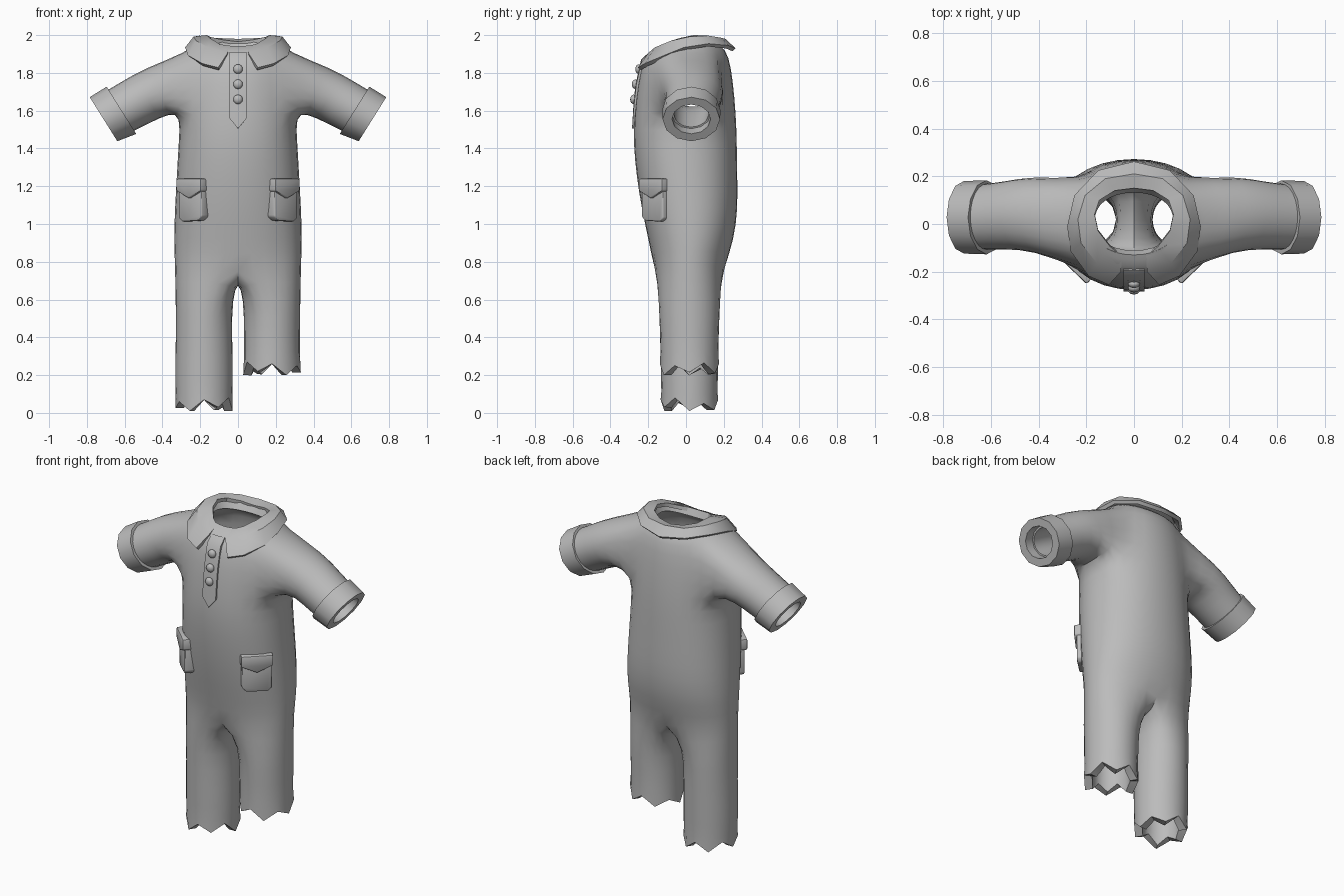
import bpy, bmesh, math
from mathutils import Vector

if "Cube" in bpy.data.objects:
    bpy.data.objects.remove(bpy.data.objects["Cube"])

cloth = bpy.data.materials.new("grey_cloth")
cloth.diffuse_color = (0.5, 0.5, 0.5, 1)
cloth.use_nodes = True
cloth.node_tree.nodes["Principled BSDF"].inputs["Base Color"].default_value = cloth.diffuse_color


def finish(name, bm, thick=0, subsurf=0, bevel=0, angle=40):
    """Turn a bmesh into a shaded object with its modifiers applied."""
    bmesh.ops.recalc_face_normals(bm, faces=bm.faces[:])
    me = bpy.data.meshes.new(name)
    bm.to_mesh(me)
    bm.free()
    me.materials.append(cloth)
    ob = bpy.data.objects.new(name, me)
    bpy.context.collection.objects.link(ob)
    bpy.ops.object.select_all(action='DESELECT')
    ob.select_set(True)
    bpy.context.view_layer.objects.active = ob
    if subsurf:
        ob.modifiers.new("round", 'SUBSURF').levels = subsurf
    if thick:
        m = ob.modifiers.new("wall", 'SOLIDIFY')
        m.thickness, m.offset = thick, -1
    if bevel:
        m = ob.modifiers.new("soft_edge", 'BEVEL')
        m.width, m.segments = bevel, 2
    bpy.ops.object.convert(target='MESH')
    bpy.ops.object.shade_smooth_by_angle(angle=math.radians(angle))
    return ob


def bridge(bm, a, b):
    n = len(a)
    for i in range(n):
        bm.faces.new((a[i], a[(i + 1) % n], b[(i + 1) % n], b[i]))


def arm_ring(bm, s, cx, cz, cy, ru, ry):
    """Twelve points around the sleeve axis."""
    up = Vector((0.53, 0, 0.845))
    pts = []
    for k in range(12):
        a = math.radians(30 * k)
        p = Vector((cx, cy + ry * math.cos(a), cz)) + up * ru * math.sin(a)
        pts.append(bm.verts.new((s * p.x, p.y, p.z)))
    return pts


# ---- suit body: torso rings (front z, side z, back z, half width, front y, back y)
RINGS = [
    (0.77, 0.80, 0.77, 0.335, -0.17, 0.205),
    (0.92, 0.92, 0.92, 0.340, -0.20, 0.255),
    (1.08, 1.08, 1.08, 0.335, -0.235, 0.275),
    (1.25, 1.25, 1.25, 0.325, -0.262, 0.272),
    (1.43, 1.43, 1.43, 0.315, -0.28, 0.27),
    (1.58, 1.57, 1.58, 0.305, -0.275, 0.265),
    (1.74, 1.75, 1.75, 0.295, -0.257, 0.25),
    (1.87, 1.915, 1.89, 0.262, -0.228, 0.228),
    (1.92, 1.968, 1.94, 0.215, -0.175, 0.19),
    (1.94, 1.980, 1.96, 0.185, -0.13, 0.155),
]
bm = bmesh.new()
crease = bm.verts.layers.float.new('crease_vert')
torso = []
for zf, zs, zb, rx, yf, yb in RINGS:
    ring = []
    for i in range(16):
        a = math.tau * i / 16
        c, s = math.cos(a), math.sin(a)
        cx = math.copysign(abs(c) ** 0.92, c)
        sy = math.copysign(abs(s) ** 0.92, s)
        z = zs + ((zb if s > 0 else zf) - zs) * s * s
        y = (yf + yb) / 2 + 1.02 * (yb - yf) / 2 * sy
        ring.append(bm.verts.new((1.02 * rx * cx, y, z)))
    torso.append(ring)
LOW, HIGH = 5, 7                       # rows around the armholes
for r in range(len(torso) - 1):
    for i in range(16):
        armhole = LOW <= r < HIGH and i in (14, 15, 0, 1, 6, 7, 8, 9)
        if not armhole:
            j = (i + 1) % 16
            bm.faces.new((torso[r][i], torso[r][j], torso[r + 1][j], torso[r + 1][i]))

# sleeves grown out of the armholes
for s in (1, -1):
    col = lambda k: k % 16 if s > 0 else (8 - k) % 16
    loop = [torso[6][col(2)]] + [torso[HIGH][col(k)] for k in (2, 1, 0, -1, -2)]
    loop += [torso[6][col(-2)]] + [torso[LOW][col(k)] for k in (-2, -1, 0, 1, 2)]
    for args in ((0.43, 1.705, 0.047, 0.143, 0.162),
                 (0.54, 1.645, 0.035, 0.138, 0.148),
                 (0.66, 1.58, 0.028, 0.132, 0.142)):
        new = arm_ring(bm, s, *args)
        bridge(bm, loop, new)
        loop = new

# legs share a crotch seam; the hems are torn
seam = [bm.verts.new((0, y, z)) for y, z in ((0.12, 0.72), (0.015, 0.705), (-0.09, 0.72))]
TEAR = (0.02, 0.06, 0.0, 0.05, 0.015, 0.065, 0.01, 0.06, 0.005, 0.04, 0.0, 0.07)
LEGS = {1: [(0.60, 0.152, 0.165), (0.42, 0.15, 0.157), (0.20, 0.148, 0.152)],
        -1: [(0.60, 0.152, 0.165), (0.42, 0.15, 0.157), (0.16, 0.157, 0.153),
             (0.01, 0.147, 0.148)]}
for s, rows in LEGS.items():
    loop = [torso[0][(12 + s * k) % 16] for k in range(9)] + seam
    for n, (z, rx, ry) in enumerate(rows):
        hem = n == len(rows) - 1
        new = []
        for k in range(12):
            a = math.radians(-120 + 30 * k)
            v = bm.verts.new((s * (0.18 + 1.03 * rx * math.cos(a)),
                              0.018 + 1.03 * ry * math.sin(a),
                              z + (TEAR[k] if hem else 0)))
            v[crease] = 1.0 if hem else 0.0
            new.append(v)
        bridge(bm, loop, new)
        loop = new
finish("suit_body", bm, thick=0.045, subsurf=1)

# ---- sleeve cuffs
for s, side in ((1, "left"), (-1, "right")):
    bm = bmesh.new()
    rings = [arm_ring(bm, s, *p) for p in (
        (0.617, 1.602, 0.028, 0.148, 0.155), (0.712, 1.555, 0.028, 0.138, 0.152),
        (0.712, 1.555, 0.028, 0.092, 0.102), (0.617, 1.602, 0.028, 0.092, 0.102))]
    for k in range(4):
        bridge(bm, rings[k], rings[(k + 1) % 4])
    finish("cuff_" + side, bm, angle=35)

# ---- collar: inner, fold and outer points from the front gap round to the back
COLLAR = [
    ((0.05, -0.135, 1.94), (0.055, -0.20, 1.905), (0.105, -0.255, 1.828)),
    ((0.10, -0.095, 1.955), (0.155, -0.165, 1.935), (0.19, -0.218, 1.85)),
    ((0.15, -0.03, 1.985), (0.222, -0.08, 1.97), (0.265, -0.115, 1.893)),
    ((0.165, 0.04, 2.0), (0.235, 0.02, 1.992), (0.28, -0.01, 1.935)),
    ((0.145, 0.10, 1.99), (0.205, 0.12, 1.997), (0.25, 0.12, 1.955)),
    ((0.08, 0.14, 1.975), (0.12, 0.19, 1.985), (0.15, 0.225, 1.945)),
    ((0.0, 0.15, 1.965), (0.0, 0.21, 1.98), (0.0, 0.262, 1.93)),
]
stations = COLLAR + [[(-x, y, z) for x, y, z in st] for st in COLLAR[-2::-1]]
bm = bmesh.new()
grid = [[bm.verts.new(p) for p in st] for st in stations]
for a, b in zip(grid, grid[1:]):
    for k in range(2):
        bm.faces.new((a[k], b[k], b[k + 1], a[k + 1]))
finish("collar", bm, thick=0.022)


# ---- button placket down the chest
def chest_y(z):
    for a, b in zip(RINGS, RINGS[1:]):
        if a[0] <= z <= b[0]:
            return a[4] + (b[4] - a[4]) * (z - a[0]) / (b[0] - a[0])


bm = bmesh.new()
rows = []
for z in (1.91, 1.87, 1.80, 1.74, 1.65, 1.56):
    tip = 0.055 if z == 1.56 else 0
    rows.append([bm.verts.new((x, chest_y(z) - 0.010 + 0.004 * (x != 0), z - tip * (x == 0)))
                 for x in (-0.045, 0, 0.045)])
for a, b in zip(rows, rows[1:]):
    for k in range(2):
        bm.faces.new((a[k], a[k + 1], b[k + 1], b[k]))
finish("placket", bm, thick=0.025)

for n, z in enumerate((1.82, 1.74, 1.66)):
    bm = bmesh.new()
    bmesh.ops.create_uvsphere(bm, u_segments=12, v_segments=8, radius=0.025)
    for v in bm.verts:
        v.co = Vector((v.co.x, v.co.y * 0.7 + chest_y(z) - 0.012, v.co.z + z))
    finish(f"button_{n + 1}", bm, angle=60)


# ---- hip pockets: extruded outlines set on the curve of the hip
def slab(name, s, outline, front, back):
    bm = bmesh.new()
    tangent, normal = Vector((0.72, 0.69, 0)), Vector((0.69, -0.72, 0))
    layers = []
    for d in (front, back):
        pts = [Vector((0.24, -0.165, z)) + tangent * u + normal * d for u, z in outline]
        layers.append([bm.verts.new((s * p.x, p.y, p.z)) for p in pts])
        bm.faces.new(layers[-1])
    bridge(bm, *layers)
    finish(name, bm, bevel=0.008)


for s, side in ((1, "left"), (-1, "right")):
    slab("pocket_" + side, s, [(-0.085, 1.22), (-0.083, 1.04), (-0.06, 1.018), (0.06, 1.012),
                               (0.083, 1.03), (0.085, 1.22)], 0.02, -0.05)
    slab("pocket_flap_" + side, s, [(-0.09, 1.24), (-0.09, 1.175), (0, 1.135),
                                    (0.09, 1.175), (0.09, 1.24)], 0.034, -0.05)
